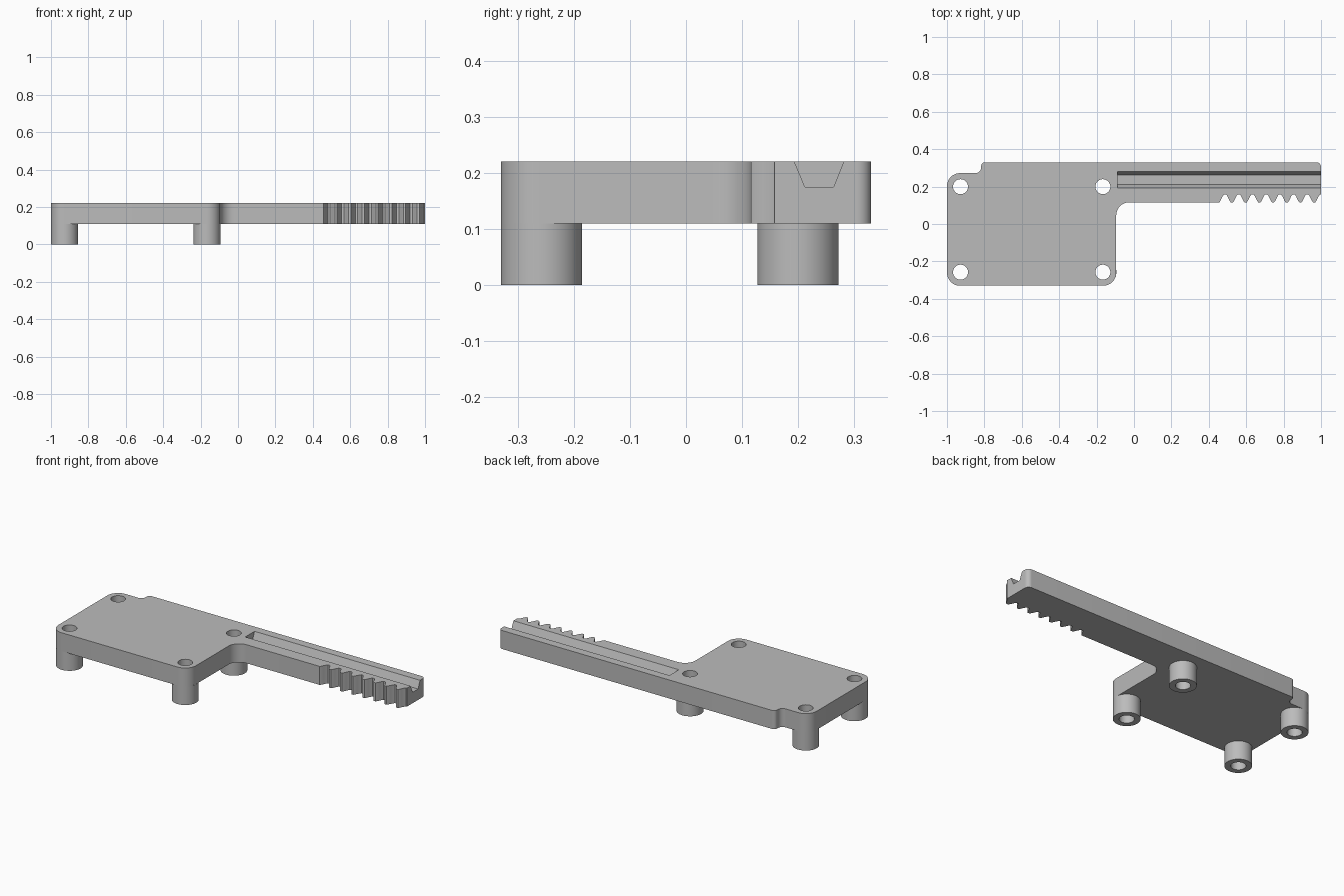
import bpy, bmesh, math
from mathutils import Vector

cube = bpy.data.objects.get("Cube")
if cube:
    bpy.data.objects.remove(cube, do_unlink=True)

BOTTOM, TOP = 0.11, 0.22
POST_R, HOLE_R = 0.0725, 0.04
POSTS = {"front_right": (-0.9275, -0.2575), "front_left": (-0.1665, -0.2575),
         "back_right": (-0.9275, 0.1995), "back_left": (-0.1665, 0.1995)}

grey = bpy.data.materials.new("plain_grey")
grey.use_nodes = True
GREY = (0.5, 0.5, 0.5, 1)
grey.diffuse_color = GREY
grey.node_tree.nodes["Principled BSDF"].inputs["Base Color"].default_value = GREY


def make_object(name, bm):
    bmesh.ops.recalc_face_normals(bm, faces=bm.faces)
    mesh = bpy.data.meshes.new(name)
    bm.to_mesh(mesh)
    bm.free()
    mesh.materials.append(grey)
    obj = bpy.data.objects.new(name, mesh)
    bpy.context.collection.objects.link(obj)
    return obj


def prism(name, points, direction):
    """Extrude a flat polygon along a direction."""
    bm = bmesh.new()
    face = bm.faces.new([bm.verts.new(p) for p in points])
    side = bmesh.ops.extrude_face_region(bm, geom=[face], use_keep_orig=True)
    moved = [g for g in side["geom"] if isinstance(g, bmesh.types.BMVert)]
    bmesh.ops.translate(bm, verts=moved, vec=direction)
    return make_object(name, bm)


def rounded(corners, steps=10):
    """Fillet the square corners (x, y, radius) of an outline."""
    out = []
    for i, (x, y, r) in enumerate(corners):
        p = Vector((x, y))
        if not r:
            out.append(p)
            continue
        a = (Vector(corners[i - 1][:2]) - p).normalized()
        b = (Vector(corners[(i + 1) % len(corners)][:2]) - p).normalized()
        for k in range(steps + 1):
            t = math.pi / 2 * k / steps
            out.append(p + r * (a + b) - r * (b * math.cos(t) + a * math.sin(t)))
    return out


def select_only(obj):
    bpy.ops.object.select_all(action="DESELECT")
    obj.select_set(True)
    bpy.context.view_layer.objects.active = obj


def smooth(obj):
    select_only(obj)
    bpy.ops.object.shade_smooth_by_angle(angle=math.radians(30))


def cut(obj, cutter):
    mod = obj.modifiers.new("cut", "BOOLEAN")
    mod.operation, mod.solver, mod.object = "DIFFERENCE", "EXACT", cutter
    select_only(obj)
    bpy.ops.object.modifier_apply(modifier=mod.name)
    bpy.data.objects.remove(cutter, do_unlink=True)


# Rack teeth: flattened waves along the front edge of the arm
PITCH, STEPS = 0.0733, 12
start = 1 - 7.5 * PITCH
teeth = []
for k in range(int(7.5 * STEPS) + 1):
    wave = max(-1, min(1, 1.2 * math.cos(math.tau * k / STEPS)))
    teeth.append((start + PITCH * k / STEPS, 0.137 - 0.021 * wave, 0))

# Plate with the toothed arm
outline = [(-1, -0.33, 0.07), (-0.095, -0.33, 0.07), (-0.095, 0.116, 0.07)]
outline += teeth
outline += [(1, 0.33, 0.025), (-0.817, 0.33, 0.02),
            (-0.817, 0.272, 0.03), (-1, 0.272, 0.07)]
plate = prism("plate_with_rack", [(p.x, p.y, BOTTOM) for p in rounded(outline)],
              (0, 0, TOP - BOTTOM))

# Tapered slot along the arm
slot = [(0.212, 0.175), (0.263, 0.175), (0.285, 0.23), (0.189, 0.23)]
cut(plate, prism("slot_cutter", [(-0.088, y, z) for y, z in slot], (1.2, 0, 0)))

# Screw holes through the plate
for name, (x, y) in POSTS.items():
    ring = [(x + HOLE_R * math.cos(math.tau * k / 48),
             y + HOLE_R * math.sin(math.tau * k / 48), 0) for k in range(48)]
    cut(plate, prism("hole_cutter", ring, (0, 0, 0.4)))
smooth(plate)

# Hollow standoff posts
for name, (x, y) in POSTS.items():
    bm = bmesh.new()
    profile = [(HOLE_R, BOTTOM), (HOLE_R, 0), (POST_R, 0), (POST_R, BOTTOM)]
    verts = [bm.verts.new((r, 0, z)) for r, z in profile]
    edges = [bm.edges.new(pair) for pair in zip(verts, verts[1:])]
    bmesh.ops.spin(bm, geom=verts + edges, cent=(0, 0, 0), axis=(0, 0, 1),
                   angle=math.tau, steps=48)
    bmesh.ops.remove_doubles(bm, verts=bm.verts, dist=1e-5)
    bmesh.ops.translate(bm, verts=bm.verts, vec=(x, y, 0))
    post = make_object(name + "_post", bm)
    # Open tubes: make sure the outer wall faces outward
    wall = max(post.data.polygons,
               key=lambda f: (f.center - Vector((x, y, f.center.z))).length)
    if wall.normal.dot(wall.center - Vector((x, y, wall.center.z))) < 0:
        post.data.flip_normals()
    smooth(post)
